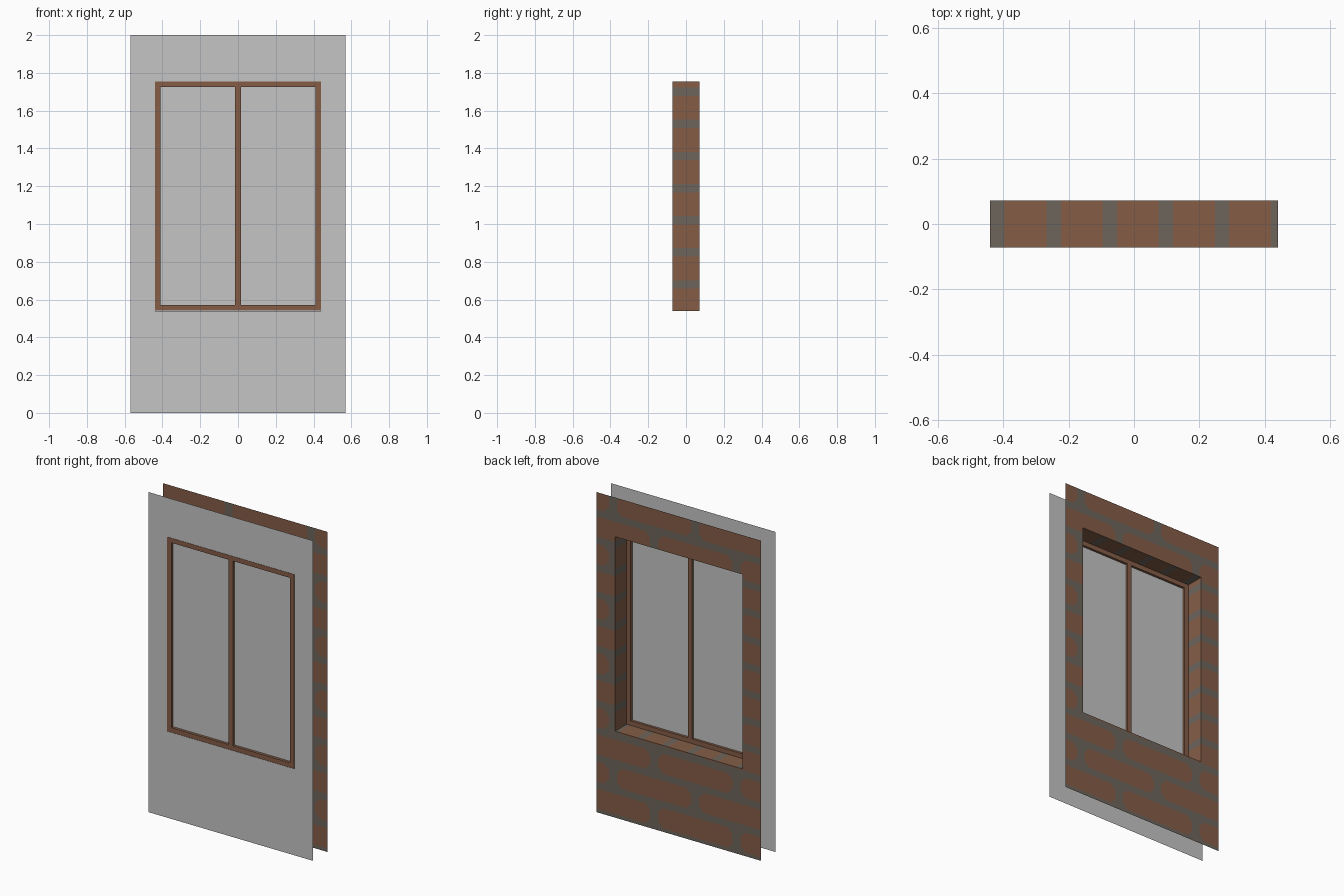
import bpy, bmesh, math
from mathutils import Vector

if "Cube" in bpy.data.objects:
    bpy.data.objects.remove(bpy.data.objects["Cube"])

W, H, D = 0.57, 2.0, 0.072            # half width, height, half depth
HX, Z0, Z1 = 0.44, 0.54, 1.755        # opening
BAR = 0.03                            # frame bar width
ROW, COL, GAP = 0.17, 0.57, 0.022     # brick pitch and half mortar gap


def material(name, rgb):
    m = bpy.data.materials.new(name)
    m.diffuse_color = (*rgb, 1)
    m.use_nodes = True
    m.node_tree.nodes["Principled BSDF"].inputs["Base Color"].default_value = m.diffuse_color
    return m


GREY = material("plaster_grey", (0.56, 0.56, 0.56))
BRICK = material("brick_brown", (0.235, 0.11, 0.062))
MORTAR = material("mortar_grey", (0.155, 0.13, 0.108))


def finish(name, bm, mats):
    me = bpy.data.meshes.new(name)
    bm.to_mesh(me)
    bm.free()
    for m in mats:
        me.materials.append(m)
    ob = bpy.data.objects.new(name, me)
    bpy.context.collection.objects.link(ob)
    return ob


def cut(bm, co, no, faces=None):
    faces = list(bm.faces) if faces is None else faces
    geom = set(faces)
    for f in faces:
        geom.update(f.edges)
        geom.update(f.verts)
    bmesh.ops.bisect_plane(bm, geom=list(geom), plane_co=co, plane_no=no, dist=1e-5)


def wall_ring(y, flip):
    """Flat wall with the window opening left out."""
    bm = bmesh.new()
    o = [bm.verts.new((x, y, z)) for x, z in ((-W, 0), (W, 0), (W, H), (-W, H))]
    i = [bm.verts.new((x, y, z)) for x, z in ((-HX, Z0), (HX, Z0), (HX, Z1), (-HX, Z1))]
    for k in range(4):
        n = (k + 1) % 4
        q = [o[k], o[n], i[n], i[k]]
        bm.faces.new(q[::-1] if flip else q)
    return bm


# Front wall: plain grey sheet
finish("front_wall", wall_ring(-D, False), [GREY])

# Back wall: sheet cut into staggered bricks with clipped corners
bm = wall_ring(D, True)
for r in range(13):
    for s in (-GAP, GAP):
        cut(bm, (0, 0, r * ROW + s), (0, 0, 1))
bricks = []
for r in range(12):
    cz = (r + 0.5) * ROW
    first = 0.17 if r % 2 else -0.115
    for k in range(-2, 3):
        cx = first + k * COL
        if abs(cx) < W + COL / 2:
            bricks.append((cx, cz))
hx, hz, ch = COL / 2 - 0.027, ROW / 2 - GAP, 0.035
for cx, cz in bricks:
    def row_faces():
        return [f for f in bm.faces if abs(f.calc_center_median().z - cz) < hz]

    def inside():
        return [f for f in row_faces() if abs(f.calc_center_median().x - cx) < hx]
    for s in (-1, 1):
        cut(bm, (cx + s * hx, 0, 0), (1, 0, 0), row_faces())
    for sx in (-1, 1):
        for sz in (-1, 1):
            cut(bm, (cx + sx * (hx - ch), 0, cz + sz * hz), (sx, 0, sz), inside())
for f in bm.faces:
    c = f.calc_center_median()
    f.material_index = 1
    for cx, cz in bricks:
        dx, dz = abs(c.x - cx), abs(c.z - cz)
        if dx < hx and dz < hz and dx + dz < hx + hz - ch:
            f.material_index = 0
finish("back_wall", bm, [BRICK, MORTAR])

# Reveal: four-sided tunnel through the opening, striped with mortar
bm = bmesh.new()
ring = [(-HX, Z0), (HX, Z0), (HX, Z1), (-HX, Z1)]
fr = [bm.verts.new((x, -D, z)) for x, z in ring]
bk = [bm.verts.new((x, D, z)) for x, z in ring]
for k in range(4):
    n = (k + 1) % 4
    bm.faces.new((fr[k], fr[n], bk[n], bk[k]))
z_lines = [ROW * k for k in range(4, 11)]
x_lines = [-0.417 + 0.1715 * k for k in range(6)]
for z in z_lines:
    for s in (-GAP, GAP):
        cut(bm, (0, 0, z + s), (0, 0, 1))
for x in x_lines:
    for s in (-GAP, GAP):
        cut(bm, (x + s, 0, 0), (1, 0, 0))
for f in bm.faces:
    c = f.calc_center_median()
    upright = abs(abs(c.x) - HX) < 1e-4
    v, lines = (c.z, z_lines) if upright else (c.x, x_lines)
    f.material_index = int(any(abs(v - l) < GAP for l in lines))
finish("window_reveal", bm, [BRICK, MORTAR])


def box(name, x0, x1, y0, y1, z0, z1, mat):
    bm = bmesh.new()
    bmesh.ops.create_cube(bm, size=1)
    for v in bm.verts:
        v.co = Vector(((x0 + x1) / 2 + v.co.x * (x1 - x0),
                       (y0 + y1) / 2 + v.co.y * (y1 - y0),
                       (z0 + z1) / 2 + v.co.z * (z1 - z0)))
    return finish(name, bm, [mat])


# Window frame bars and centre mullion, flush with the front wall
E = 0.001
YF, YB = -D, -0.04
box("frame_left", -HX + E, -HX + BAR, YF, YB, Z0 + E, Z1 - E, BRICK)
box("frame_right", HX - BAR, HX - E, YF, YB, Z0 + E, Z1 - E, BRICK)
box("frame_bottom", -HX + BAR, HX - BAR, YF, YB, Z0 + E, Z0 + BAR, BRICK)
box("frame_top", -HX + BAR, HX - BAR, YF, YB, Z1 - BAR, Z1 - E, BRICK)
box("mullion", -BAR / 2, BAR / 2, YF, YB, Z0 + BAR, Z1 - BAR, BRICK)

# Two glass panes set back inside the frame
for name, s in (("pane_left", -1), ("pane_right", 1)):
    bm = bmesh.new()
    a, b = sorted((s * BAR / 2, s * (HX - BAR)))
    bm.faces.new([bm.verts.new((x, -0.055, z)) for x, z in
                  ((a, Z0 + BAR), (b, Z0 + BAR), (b, Z1 - BAR), (a, Z1 - BAR))])
    finish(name, bm, [GREY])
